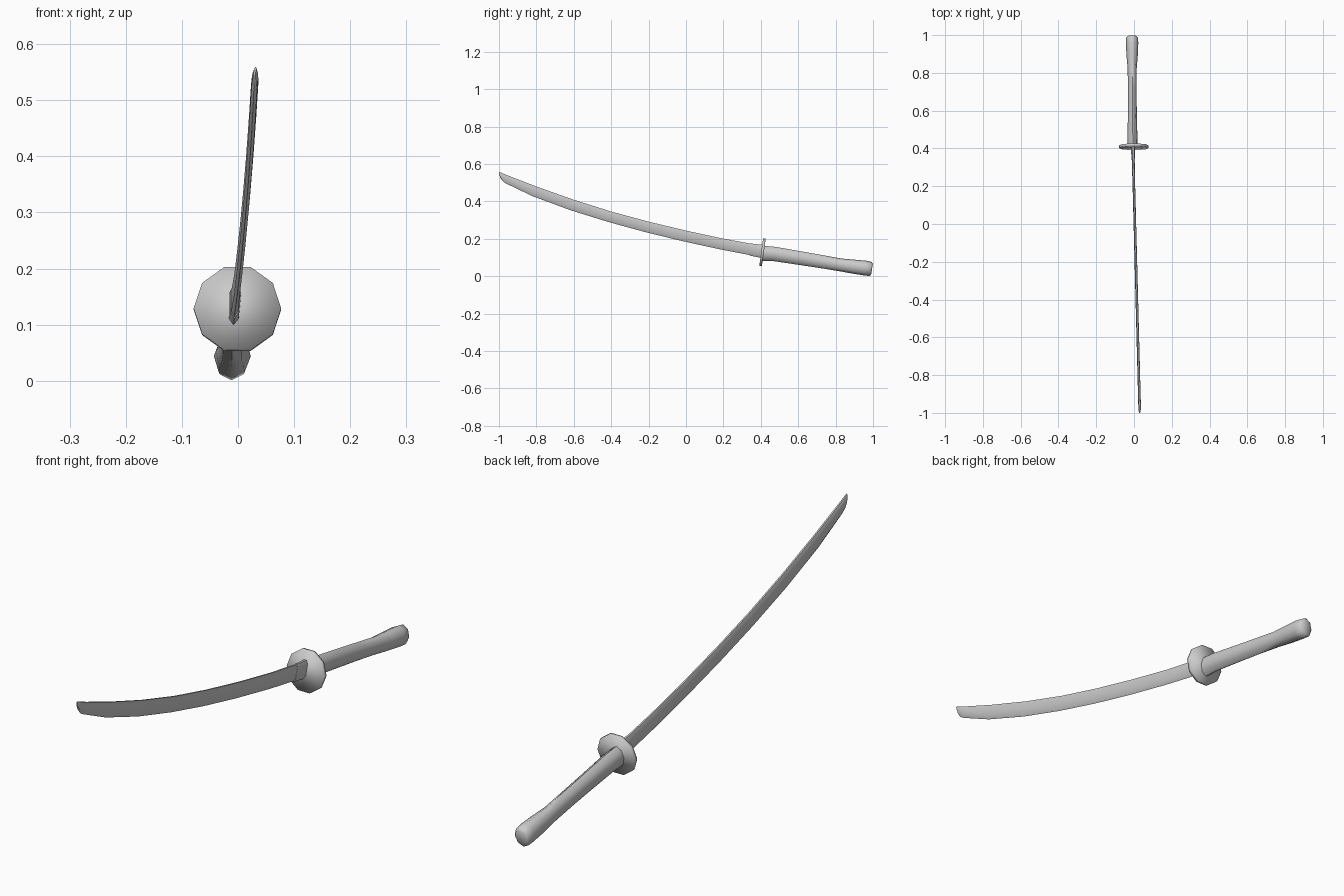
import bpy, bmesh, math
from mathutils import Vector


def axis_x(y):
    # the sword drifts slightly sideways along its length
    return 0.004 - 0.026 * y if y < 0.42 else -0.008 - 0.004 * (y - 0.42)


def loft(name, stations, section, angle):
    """Station = (top_y, top_z, bottom_y, bottom_z, half_width).
    Section = points (u sideways -1..1, v from bottom 0 to top 1)."""
    bm = bmesh.new()
    rings = []
    for ty, tz, by, bz, w in stations:
        rings.append([bm.verts.new((axis_x((ty + by) / 2) + u * w + (v - 0.5) * 0.003,
                                    by + (ty - by) * v, bz + (tz - bz) * v))
                      for u, v in section])
    n = len(section)
    for a, b in zip(rings, rings[1:]):
        for i in range(n):
            j = (i + 1) % n
            bm.faces.new((a[i], a[j], b[j], b[i]))
    bm.faces.new(rings[0])
    bm.faces.new(rings[-1])
    bmesh.ops.recalc_face_normals(bm, faces=bm.faces)
    mesh = bpy.data.meshes.new(name)
    bm.to_mesh(mesh)
    bm.free()
    obj = bpy.data.objects.new(name, mesh)
    bpy.context.collection.objects.link(obj)
    bpy.ops.object.select_all(action='DESELECT')
    obj.select_set(True)
    bpy.context.view_layer.objects.active = obj
    bpy.ops.object.shade_smooth_by_angle(angle=math.radians(angle))
    return obj


# Blade: ridged spine, flat sides, bevelled cutting edge below
blade_section = [(0, 0), (0.8, 0.17), (1, 0.8), (0.45, 1),
                 (-0.45, 1), (-1, 0.8), (-0.8, 0.17)]
loft("blade", [
    (0.41, 0.163, 0.40, 0.102, 0.008),
    (0.20, 0.201, 0.187, 0.143, 0.0065),
    (0.00, 0.244, -0.015, 0.187, 0.0065),
    (-0.20, 0.292, -0.217, 0.236, 0.0065),
    (-0.40, 0.346, -0.418, 0.291, 0.0065),
    (-0.60, 0.409, -0.62, 0.354, 0.0065),
    (-0.80, 0.480, -0.82, 0.428, 0.0065),
    (-0.94, 0.534, -0.96, 0.495, 0.0065),
    (-0.97, 0.546, -0.978, 0.506, 0.006),
    (-0.988, 0.554, -0.991, 0.523, 0.005),
    (-1.00, 0.559, -0.999, 0.543, 0.002),
], blade_section, 35)

# Collar at the base of the blade
loft("blade_collar", [
    (0.41, 0.168, 0.40, 0.099, 0.011),
    (0.35, 0.175, 0.338, 0.111, 0.0085),
], blade_section, 40)

# Grip: eight-sided, waisted, flaring to a rounded pommel
grip_section = [(math.sin(a), 0.5 - 0.5 * math.cos(a))
                for a in (math.tau * i / 8 for i in range(8))]
loft("grip", [
    (0.415, 0.163, 0.400, 0.083, 0.026),
    (0.48, 0.157, 0.462, 0.082, 0.026),
    (0.60, 0.136, 0.583, 0.064, 0.0235),
    (0.72, 0.115, 0.704, 0.046, 0.023),
    (0.83, 0.095, 0.815, 0.028, 0.024),
    (0.90, 0.089, 0.885, 0.015, 0.030),
    (0.965, 0.083, 0.950, 0.005, 0.033),
    (0.993, 0.077, 0.981, 0.001, 0.031),
    (0.999, 0.066, 0.990, 0.010, 0.024),
], grip_section, 60)

# Guard: thin ten-sided disc, square to the grip
bpy.ops.mesh.primitive_cylinder_add(
    vertices=10, radius=0.078, depth=0.014, location=(-0.001, 0.409, 0.128))
guard = bpy.context.object
guard.name = "guard"
guard.rotation_mode = 'QUATERNION'
guard.rotation_quaternion = Vector((0.0, 0.99, -0.14)).to_track_quat('Z', 'X')
bpy.ops.object.shade_smooth()
